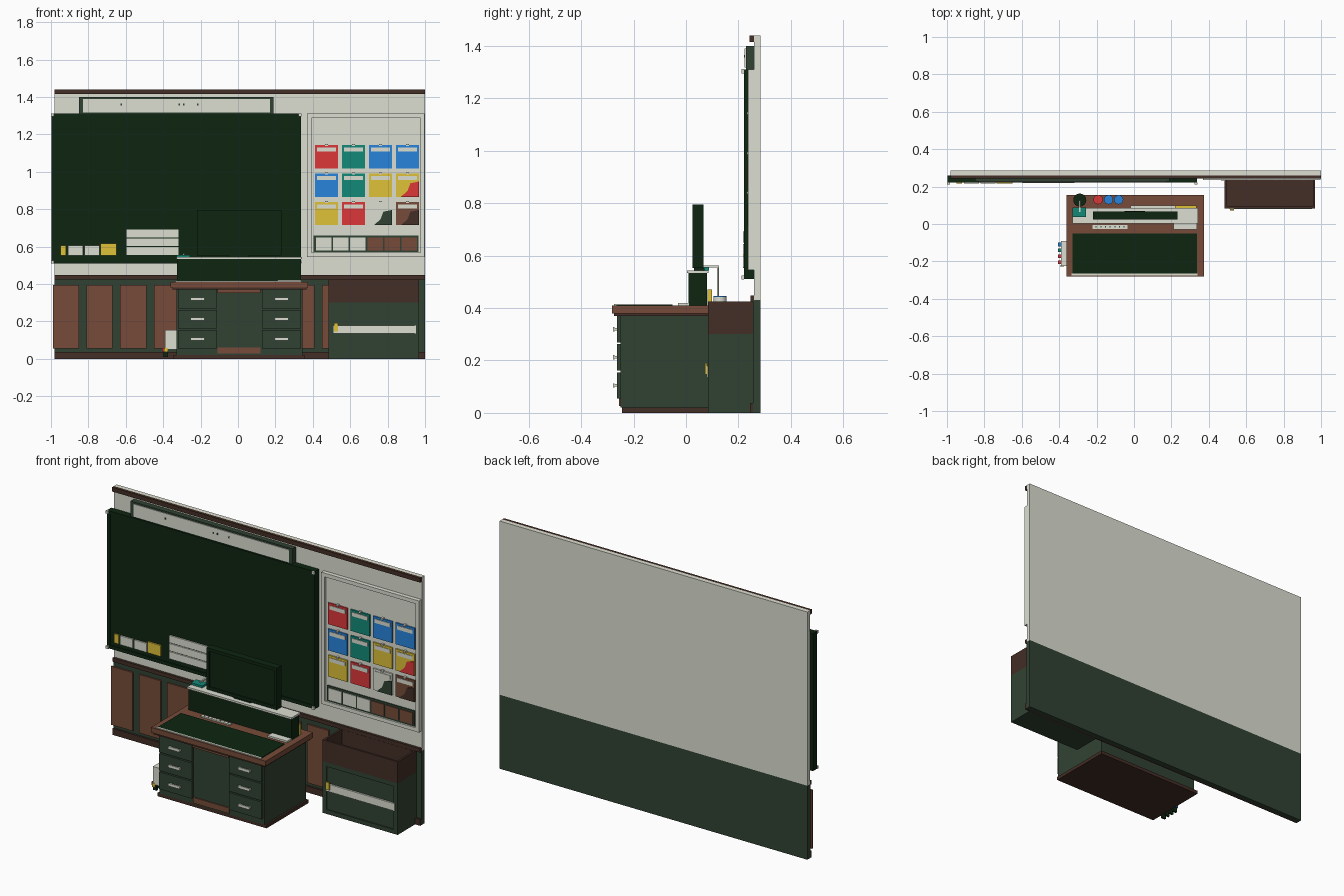
import bpy, bmesh, math

cube = bpy.data.objects.get("Cube")
if cube:
    bpy.data.objects.remove(cube, do_unlink=True)


def linear(h):
    vals = [int(h[i:i + 2], 16) / 255 for i in range(0, 6, 2)]
    return [v / 12.92 if v <= 0.04045 else ((v + 0.055) / 1.055) ** 2.4 for v in vals] + [1]


def material(name, code):
    m = bpy.data.materials.new(name)
    m.use_nodes = True
    m.diffuse_color = linear(code)
    m.node_tree.nodes["Principled BSDF"].inputs["Base Color"].default_value = linear(code)
    return m


MATS = {n: material(n, c) for n, c in {
    "cream": "dcdfd2", "board_green": "0e2611", "cabinet_green": "314233", "wood": "764b39",
    "dark_wood": "432e26", "red": "dc373a", "teal": "128a78", "blue": "2884dc", "yellow": "dfc138"}.items()}


def finish(name, bm, color):
    mesh = bpy.data.meshes.new(name)
    bmesh.ops.recalc_face_normals(bm, faces=bm.faces)
    bm.to_mesh(mesh)
    bm.free()
    mesh.materials.append(MATS[color])
    ob = bpy.data.objects.new(name, mesh)
    bpy.context.collection.objects.link(ob)
    return ob


def box(name, color, x, y, z):
    """Box from (low, high) pairs on each axis."""
    bm = bmesh.new()
    bmesh.ops.create_cube(bm, size=1)
    for v in bm.verts:
        v.co = [r[0] if c < 0 else r[1] for c, r in zip(v.co, (x, y, z))]
    return finish(name, bm, color)


def cylinder(name, color, x, y, z, r):
    """Upright cylinder, z is a (low, high) pair."""
    bm = bmesh.new()
    bmesh.ops.create_cone(bm, cap_ends=True, segments=16, radius1=r, radius2=r, depth=z[1] - z[0])
    bmesh.ops.translate(bm, verts=bm.verts, vec=(x, y, sum(z) / 2))
    return finish(name, bm, color)


def plate(name, color, points, y, thick=0.004):
    """Thin upright plate from an x-z outline, extruded forwards."""
    bm = bmesh.new()
    f = bm.faces.new([bm.verts.new((px, y, pz)) for px, pz in points])
    out = bmesh.ops.extrude_face_region(bm, geom=[f])
    moved = [v for v in out["geom"] if isinstance(v, bmesh.types.BMVert)]
    bmesh.ops.translate(bm, verts=moved, vec=(0, -thick, 0))
    return finish(name, bm, color)


def frame(name, color, x, y, z, w):
    """Four bars around a rectangle in the x-z plane."""
    for zz in ((z[0], z[0] + w), (z[1] - w, z[1])):
        box(name + "_rail", color, x, y, zz)
    for xx in ((x[0], x[0] + w), (x[1] - w, x[1])):
        box(name + "_stile", color, xx, y, (z[0] + w, z[1] - w))


# Wall with panelled lower part
WALL = (-0.98, 1.0)
box("upper_wall", "cream", WALL, (0.26, 0.285), (0.43, 1.44))
box("lower_wall", "cabinet_green", WALL, (0.256, 0.285), (0, 0.43))
box("top_moulding", "dark_wood", WALL, (0.243, 0.26), (1.415, 1.44))
box("rail_moulding", "dark_wood", WALL, (0.246, 0.262), (0.425, 0.447))
box("skirting", "dark_wood", WALL, (0.245, 0.257), (0, 0.037))
for i in range(9):
    left = -0.99 + 0.18 * i
    box("wall_panel", "wood", (left, left + 0.14), (0.247, 0.257), (0.055, 0.395))

# Chalkboard with corner fixings
box("chalkboard", "board_green", (-0.998, 0.338), (0.226, 0.26), (0.51, 1.31))
frame("chalkboard_edge", "board_green", (-0.998, 0.338), (0.221, 0.227), (0.51, 1.31), 0.02)
for x in (-0.992, 0.332):
    for z in (0.517, 1.303):
        box("corner_fixing", "cream", (x - 0.008, x + 0.008), (0.211, 0.222), (z - 0.008, z + 0.008))

# Notes on the chalkboard
for x0, x1, z1, color in ((-0.95, -0.92, 0.605, "yellow"), (-0.91, -0.83, 0.605, "cream"),
                          (-0.82, -0.74, 0.605, "cream"), (-0.735, -0.65, 0.617, "yellow")):
    box("board_note", color, (x0, x1), (0.217, 0.227), (0.553, z1))
for i in range(3):
    z = 0.555 + 0.047 * i
    box("paper_strip", color="cream", x=(-0.595, -0.317), y=(0.218, 0.227), z=(z, z + 0.042))

# Light box above the chalkboard
box("light_box", "cabinet_green", (-0.85, 0.19), (0.228, 0.26), (1.31, 1.40))
box("light_box_front", "cream", (-0.83, 0.17), (0.224, 0.229), (1.317, 1.39))
for x in (-0.625, -0.315, -0.29, -0.215):
    box("light_box_dot", "cabinet_green", (x - 0.004, x + 0.004), (0.222, 0.225), (1.355, 1.365))

# Pinboard with cards
box("pinboard", "cream", (0.37, 0.998), (0.247, 0.26), (0.545, 1.31))
frame("pinboard_frame", "cream", (0.37, 0.998), (0.236, 0.26), (0.545, 1.31), 0.022)
CARDS = (("red", "teal", "blue", "blue"), ("blue", "teal", "yellow", "yellow"),
         ("yellow", "red", "cream", "wood"))
CORNERS = {(1, 3): "red", (2, 2): "cabinet_green", (2, 3): "dark_wood"}
for r, row in enumerate(CARDS):
    for c, color in enumerate(row):
        x, z = 0.473 + 0.1445 * c, 1.08 - 0.152 * r
        h = 0.062
        box("card", color, (x - h, x + h), (0.239, 0.248), (z - h, z + h))
        box("card_label", "cream", (x - 0.05, x + 0.05), (0.236, 0.24), (z + 0.027, z + 0.05))
        box("card_clip", "cream", (x - 0.007, x + 0.007), (0.233, 0.248), (z + h - 0.004, z + h + 0.006))
        if (r, c) in CORNERS:
            plate("card_corner", CORNERS[r, c], ((x - 0.035, z - h), (x + h, z - h), (x + h, z + 0.02),
                  (x + 0.015, z + 0.01), (x, z - 0.03)), 0.239)
box("sample_strip", "cabinet_green", (0.405, 0.965), (0.241, 0.248), (0.57, 0.66))
for i in range(6):
    left = 0.417 + 0.0915 * i
    box("sample_tile", "cream" if i < 3 else "wood", (left, left + 0.083), (0.237, 0.242), (0.58, 0.648))

# Low cabinet with an open tray on top
CAB = (0.485, 0.968)
box("cabinet", "cabinet_green", CAB, (0.09, 0.257), (0, 0.3))
frame("cabinet_front", "cabinet_green", CAB, (0.084, 0.09), (0, 0.3), 0.025)
box("cabinet_band", "cream", (0.51, 0.952), (0.08, 0.091), (0.135, 0.178))
box("cabinet_tag", "yellow", (0.513, 0.535), (0.073, 0.081), (0.147, 0.19))
box("tray_floor", "dark_wood", CAB, (0.084, 0.257), (0.3, 0.34))
for y in ((0.084, 0.096), (0.245, 0.257)):
    box("tray_wall", "dark_wood", CAB, y, (0.34, 0.425))
for x in (CAB[0], CAB[1] - 0.012):
    box("tray_side", "dark_wood", (x, x + 0.012), (0.096, 0.245), (0.34, 0.425))

# Desk body, plinth and top
box("desk_plinth", "dark_wood", (-0.345, 0.355), (-0.245, 0.14), (0, 0.02))
box("desk_body", "cabinet_green", (-0.33, 0.345), (-0.25, 0.13), (0.02, 0.375))
box("desk_underlip", "dark_wood", (-0.35, 0.365), (-0.275, 0.145), (0.37, 0.38))
box("desk_top", "wood", (-0.362, 0.375), (-0.282, 0.155), (0.38, 0.41))
box("desk_kick_strip", "wood", (-0.11, 0.12), (-0.256, -0.249), (0.027, 0.06))
box("desk_top_strip", "wood", (-0.11, 0.12), (-0.26, -0.249), (0.352, 0.37))
for x in (-0.217, 0.232):
    for z in (0.105, 0.212, 0.319):
        box("drawer", "cabinet_green", (x - 0.105, x + 0.105), (-0.264, -0.249), (z - 0.05, z + 0.05))
        box("drawer_handle", "cream", (x - 0.037, x + 0.037), (-0.279, -0.272), (z - 0.008, z + 0.008))
        for s in (-0.03, 0.03):
            box("handle_post", "cream", (x + s - 0.005, x + s + 0.005), (-0.273, -0.263), (z - 0.005, z + 0.005))

# Things on the desk top
box("desk_mat", "board_green", (-0.33, 0.337), (-0.265, -0.052), (0.41, 0.414))
box("desk_mat_edge", "cream", (-0.335, 0.34), (-0.275, -0.265), (0.41, 0.415))
box("ruler", "cream", (-0.222, -0.035), (-0.026, -0.006), (0.41, 0.417))
for i in range(7):
    x = -0.205 + 0.025 * i
    box("ruler_mark", "cabinet_green", (x, x + 0.005), (-0.02, -0.01), (0.417, 0.418))
box("paper_stack", "cream", (0.212, 0.337), (-0.03, 0.012), (0.41, 0.42))
box("shelf", "board_green", (-0.325, 0.337), (0.01, 0.08), (0.41, 0.533))
box("shelf_top", "cream", (-0.33, 0.342), (0.004, 0.086), (0.533, 0.544))
box("teal_box", "teal", (-0.33, -0.257), (0.038, 0.088), (0.544, 0.556))
box("book_row", "cream", (-0.02, 0.22), (0.086, 0.1), (0.41, 0.445))
box("yellow_book", "yellow", (0.22, 0.335), (0.082, 0.1), (0.41, 0.47))

# Screen on the shelf
box("screen", "board_green", (-0.22, 0.232), (0.03, 0.066), (0.553, 0.795))
frame("screen_rim", "board_green", (-0.22, 0.232), (0.024, 0.031), (0.553, 0.795), 0.018)
box("screen_foot", "board_green", (-0.05, 0.06), (0.03, 0.07), (0.544, 0.553))

# Lamp and cups behind the shelf
cylinder("lamp_base", "board_green", -0.29, 0.128, (0.41, 0.425), 0.035)
cylinder("lamp_pole", "cream", -0.29, 0.122, (0.42, 0.563), 0.004)
box("lamp_arm", "cream", (-0.294, -0.286), (0.065, 0.126), (0.555, 0.563))
for x, color in ((-0.192, "red"), (-0.136, "blue"), (-0.082, "blue")):
    cylinder("cup", "cream", x, 0.13, (0.41, 0.443), 0.025)
    cylinder("cup_fill", color, x, 0.13, (0.443, 0.446), 0.025)

# Holder on the side of the desk
box("side_holder", "cream", (-0.39, -0.33), (-0.225, -0.09), (0.05, 0.153))
for i, color in enumerate(("red", "red", "teal", "blue")):
    y = -0.205 + 0.032 * i
    box("holder_plug", color, (-0.405, -0.388), (y - 0.01, y + 0.01), (0.038, 0.058))
    box("holder_cable", "board_green", (-0.4, -0.375), (y - 0.006, y + 0.006), (0.01, 0.05))
box("holder_tag", "yellow", (-0.395, -0.375), (-0.228, -0.222), (0.035, 0.058))
